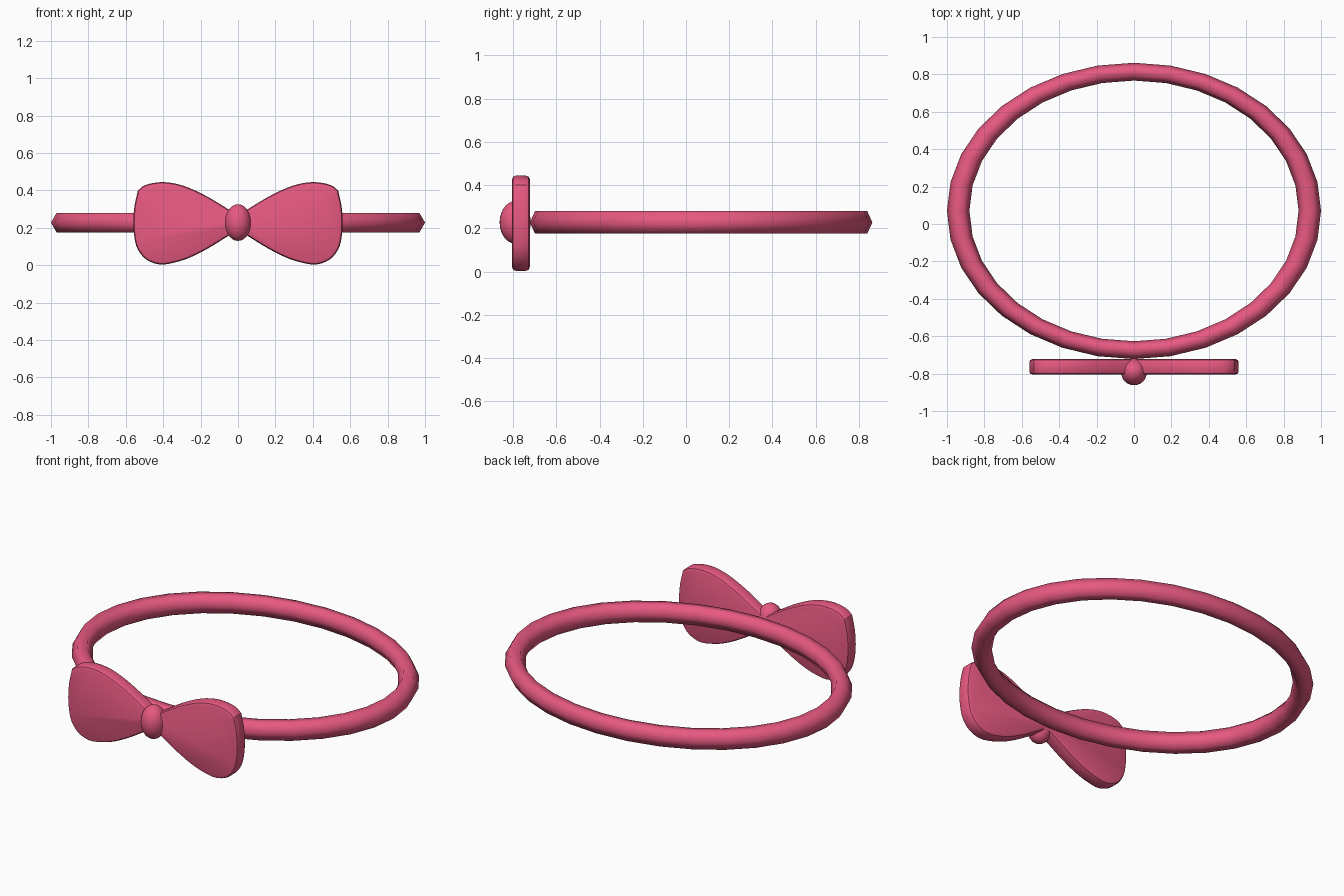
import bpy, bmesh, math
from mathutils import Vector

if "Cube" in bpy.data.objects:
    bpy.data.objects.remove(bpy.data.objects["Cube"])

pink = bpy.data.materials.new("pink")
pink.diffuse_color = (0.80, 0.10, 0.22, 1)
pink.use_nodes = True
pink.node_tree.nodes["Principled BSDF"].inputs["Base Color"].default_value = pink.diffuse_color
ZC = 0.228


def finish(name, bm, angle):
    bmesh.ops.recalc_face_normals(bm, faces=bm.faces)
    me = bpy.data.meshes.new(name)
    bm.to_mesh(me)
    bm.free()
    ob = bpy.data.objects.new(name, me)
    bpy.context.collection.objects.link(ob)
    me.materials.append(pink)
    bpy.ops.object.select_all(action='DESELECT')
    ob.select_set(True)
    bpy.context.view_layer.objects.active = ob
    bpy.ops.object.shade_smooth_by_angle(angle=math.radians(angle))
    return ob


def spline(pts, steps=4):
    """Catmull-Rom curve through the points."""
    p = [Vector(q) for q in pts]
    p = [2 * p[0] - p[1]] + p + [2 * p[-1] - p[-2]]
    out = []
    for a, b, c, d in zip(p, p[1:], p[2:], p[3:]):
        for i in range(steps):
            t = i / steps
            out.append(0.5 * (2 * b + (c - a) * t + (2 * a - 5 * b + 4 * c - d) * t * t
                              + (3 * b - a - 3 * c + d) * t ** 3))
    return out + [p[-2]]


# Head band: oval ring with a six-sided section
bm = bmesh.new()
N, M = 32, 6
rings = []
for i in range(N):
    a = 2 * math.pi * i / N
    ring = []
    for j in range(M):
        b = 2 * math.pi * j / M
        r = 0.94 + 0.06 * math.cos(b)
        ring.append(bm.verts.new((r * math.cos(a), 0.07 + 0.792 * r * math.sin(a),
                                  ZC + 0.06 * math.sin(b))))
    rings.append(ring)
for i in range(N):
    p, q = rings[i], rings[(i + 1) % N]
    for j in range(M):
        k = (j + 1) % M
        bm.faces.new((p[j], q[j], q[k], p[k]))
finish("band", bm, 75)

# Bow: mirrored outline, extruded, rims rounded
top = spline([(0.0, 0.268), (0.064, 0.307), (0.16, 0.365), (0.257, 0.412), (0.337, 0.437),
              (0.417, 0.444), (0.495, 0.429), (0.535, 0.40)], 3)
low = spline([(0.535, 0.40), (0.553, 0.32), (0.56, 0.23), (0.554, 0.15), (0.536, 0.085),
              (0.49, 0.03), (0.417, 0.004), (0.337, 0.015), (0.257, 0.041), (0.16, 0.09),
              (0.064, 0.149), (0.0, 0.188)], 3)
half = top + low[1:]
outline = half + [Vector((-p.x, p.y)) for p in reversed(half[1:-1])]
bm = bmesh.new()
face = bm.faces.new([bm.verts.new((p.x, -0.805, p.y)) for p in outline])
ext = bmesh.ops.extrude_face_region(bm, geom=[face], use_keep_orig=True)["geom"]
back = [g for g in ext if isinstance(g, bmesh.types.BMFace)][0]
bmesh.ops.translate(bm, verts=back.verts[:], vec=(0, 0.083, 0))
rims = list(set(face.edges) | set(back.edges))
bmesh.ops.bevel(bm, geom=rims, offset=0.018, segments=2, profile=0.5, affect='EDGES')
finish("bow", bm, 30)

# Knot: small upright ellipsoid
bm = bmesh.new()
bmesh.ops.create_uvsphere(bm, u_segments=24, v_segments=14, radius=1)
bmesh.ops.scale(bm, verts=bm.verts, vec=(0.07, 0.072, 0.098))
bmesh.ops.translate(bm, verts=bm.verts, vec=(0, -0.79, ZC))
finish("knot", bm, 60)
